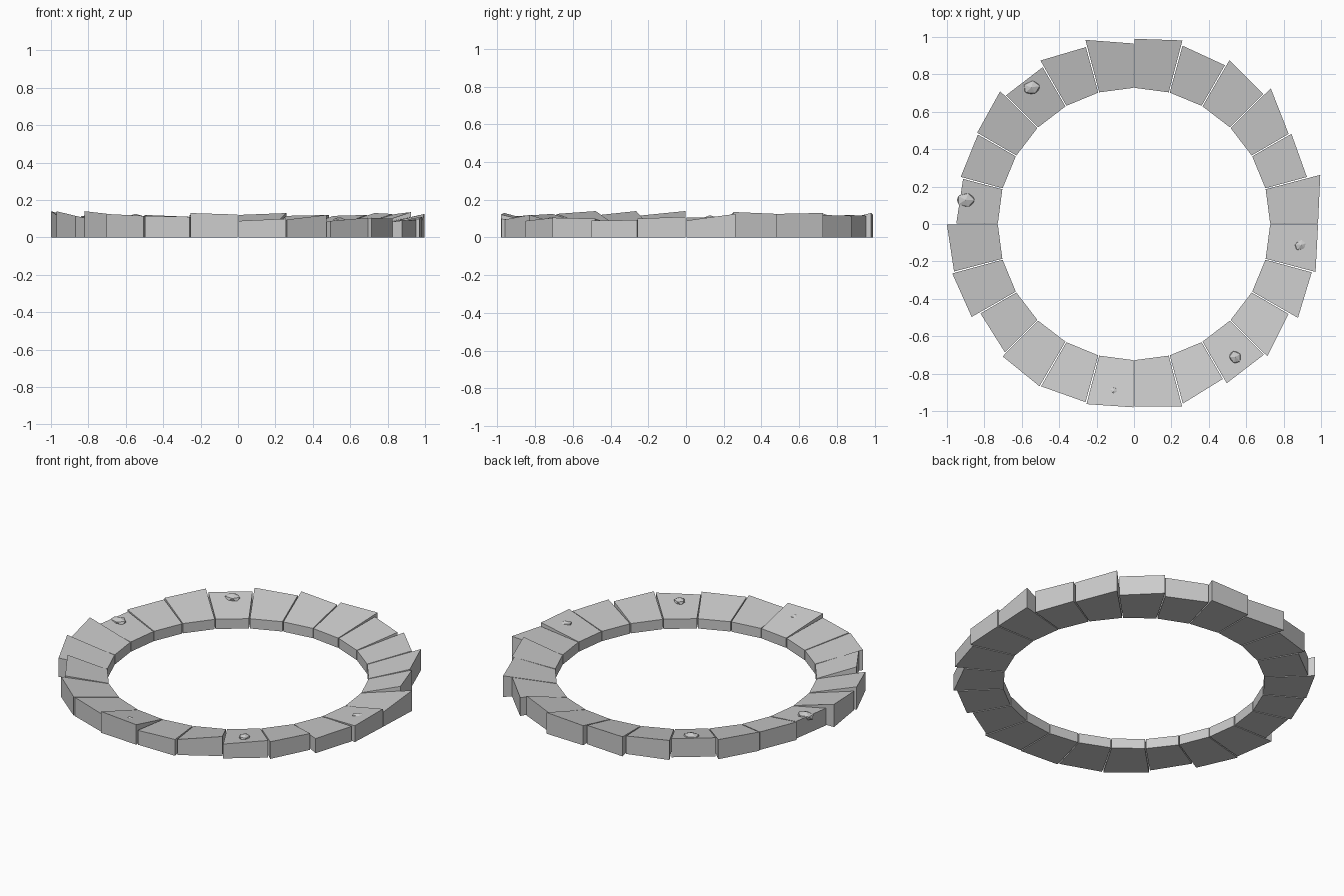
import bpy, bmesh
from math import radians, cos, sin

INNER_R, INNER_H, GAP = 0.728, 0.06, 0.22

# Per stone (counter-clockwise from +x): outer radius and height at start / end edge
STONES = [
    (.984, .09, 1.03, .125), (.958, .135, .97, .125), (.957, .125, 1.03, .13),
    (.98, .12, 1.014, .115), (.978, .12, .988, .115), (1.015, .13, .99, .12),
    (.965, .115, 1.018, .12), (.98, .11, 1.007, .12), (.97, .115, .97, .115),
    (1.008, .12, .97, .115), (.962, .11, .96, .11), (.945, .105, .95, .105),
    (1.0, .14, .995, .115), (1.007, .14, 1.0, .115), (.95, .14, .973, .125),
    (.997, .125, 1.004, .115), (1.0, .115, .987, .11), (.996, .13, .98, .122),
    (.975, .088, 1.01, .10), (.995, .095, .955, .12), (.985, .088, .985, .105),
    (1.004, .105, .956, .10), (1.01, .09, .985, .092), (1.004, .10, .984, .11),
]


def finish(bm, name):
    bmesh.ops.recalc_face_normals(bm, faces=bm.faces)
    mesh = bpy.data.meshes.new(name)
    bm.to_mesh(mesh)
    bm.free()
    obj = bpy.data.objects.new(name, mesh)
    bpy.context.collection.objects.link(obj)
    return obj


def polar(r, deg, z):
    return (r * cos(radians(deg)), r * sin(radians(deg)), z)


# Wedge-shaped paving stone, low inside and rising to the outer edge
def ring_stone(i, r0, h0, r1, h1):
    a, b = i * 15 + GAP, (i + 1) * 15 - GAP
    plan = [(INNER_R, a, INNER_H), (r0, a, h0), (r1, b, h1), (INNER_R, b, INNER_H)]
    bm = bmesh.new()
    low = [bm.verts.new(polar(r, d, 0)) for r, d, h in plan]
    top = [bm.verts.new(polar(r, d, h)) for r, d, h in plan]
    bm.faces.new(low[::-1])
    bm.faces.new(top)
    for k in range(4):
        n = (k + 1) % 4
        bm.faces.new((low[k], low[n], top[n], top[k]))
    finish(bm, f"ring_stone_{i + 1:02d}")


for i, s in enumerate(STONES):
    ring_stone(i, *s)

# Small faceted pebbles half sunk into the stones
PEBBLES = [
    (-.548, .73, .102, .05, .04, .024, 10), (-.90, .128, .094, .053, .042, .024, 0),
    (.895, -.112, .085, .042, .030, .018, 20), (.542, -.712, .088, .034, .038, .022, 35),
    (-.11, -.895, .095, .03, .025, .016, 0),
]
for i, (x, y, z, sx, sy, sz, rot) in enumerate(PEBBLES):
    bm = bmesh.new()
    bmesh.ops.create_icosphere(bm, subdivisions=1, radius=1)
    pebble = finish(bm, f"pebble_{i + 1}")
    pebble.location = (x, y, z)
    pebble.scale = (sx, sy, sz)
    pebble.rotation_euler = (0, 0, radians(rot))
